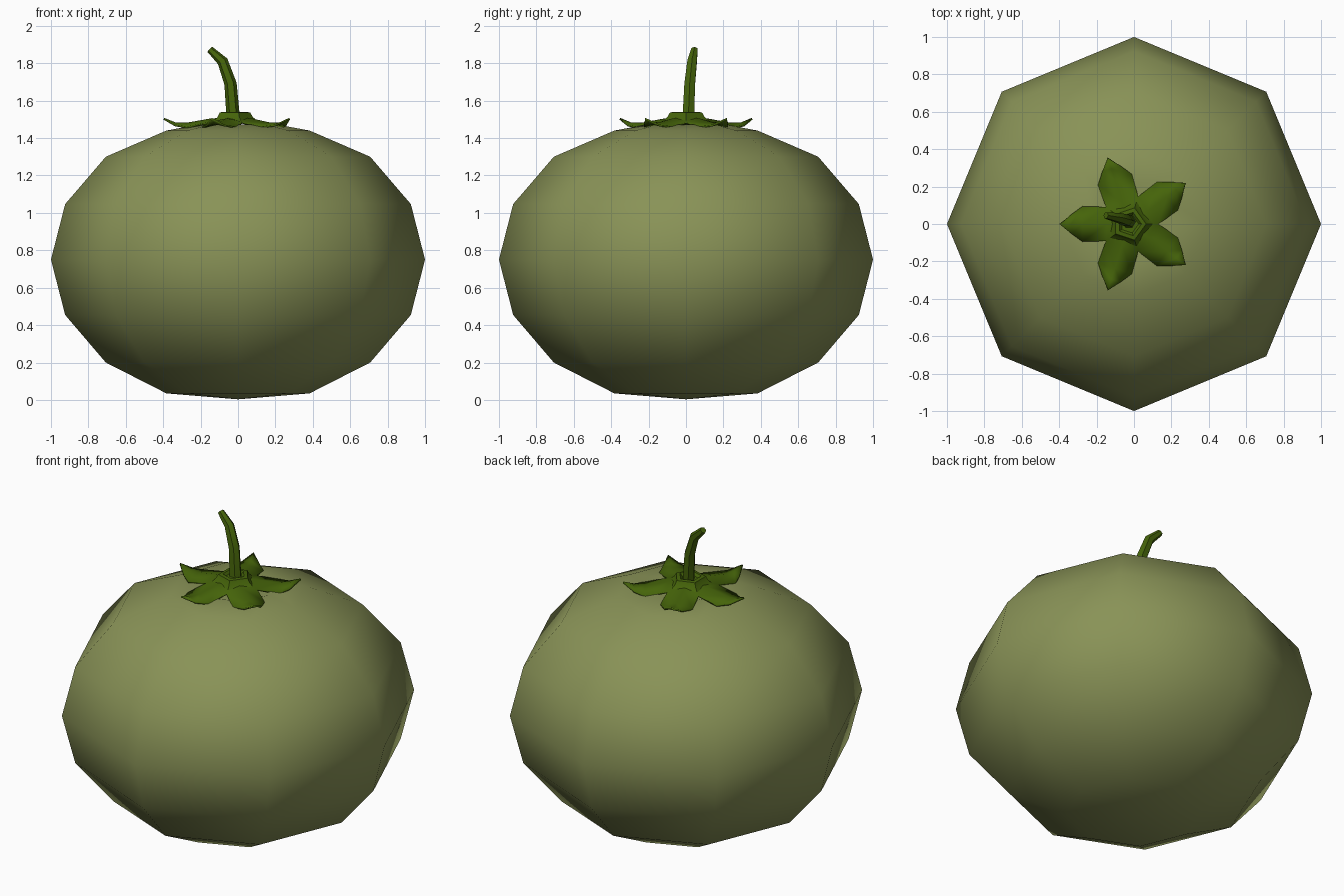
import bpy, bmesh, math
from mathutils import Vector

if "Cube" in bpy.data.objects:
    bpy.data.objects.remove(bpy.data.objects["Cube"])


def material(name, color):
    m = bpy.data.materials.new(name)
    m.diffuse_color = (*color, 1)
    m.use_nodes = True
    m.node_tree.nodes["Principled BSDF"].inputs["Base Color"].default_value = m.diffuse_color
    return m


def finish(name, bm, mat, angle):
    bmesh.ops.recalc_face_normals(bm, faces=bm.faces)
    me = bpy.data.meshes.new(name)
    bm.to_mesh(me)
    bm.free()
    ob = bpy.data.objects.new(name, me)
    bpy.context.collection.objects.link(ob)
    me.materials.append(mat)
    bpy.ops.object.select_all(action='DESELECT')
    ob.select_set(True)
    bpy.context.view_layer.objects.active = ob
    bpy.ops.object.shade_smooth_by_angle(angle=math.radians(angle))
    return ob


def bridge(bm, rings):
    for a, b in zip(rings, rings[1:]):
        n = len(a)
        for i in range(n):
            j = (i + 1) % n
            bm.faces.new((a[i], a[j], b[j], b[i]))


def lathe(bm, profile, n, cx=0, phase=0):
    rings = [[bm.verts.new((cx + r * math.cos(phase + i * math.tau / n),
                            r * math.sin(phase + i * math.tau / n), z))
              for i in range(n)] for r, z in profile]
    bridge(bm, rings)
    return rings


def cap(bm, ring, point):
    p = bm.verts.new(point)
    for i in range(len(ring)):
        bm.faces.new((ring[i], ring[(i + 1) % len(ring)], p))


skin = material("skin", (0.25, 0.29, 0.095))
leaf = material("leaf", (0.06, 0.127, 0.003))
CX = -0.025

# Fruit body: eight-sided squashed ball with a dimple on top
bm = bmesh.new()
rings = lathe(bm, [(0.383, 0.035), (0.707, 0.2), (0.924, 0.454), (1, 0.75),
                   (0.924, 1.047), (0.707, 1.3), (0.383, 1.44), (0.21, 1.472)], 8)
cap(bm, rings[0], (0, 0, 0.003))
cap(bm, rings[-1], (0, 0, 1.40))
finish("fruit_body", bm, skin, 80)

# Calyx: five pointed leaves, drooping then curling up at the tips
bm = bmesh.new()
hub = bm.verts.new((CX, 0, 1.51))


def at(r, side, z, a):
    return bm.verts.new((CX + r * math.cos(a) - side * math.sin(a),
                         r * math.sin(a) + side * math.cos(a), z))


step = math.tau / 5
valleys = [at(0.155, 0, 1.487, k * step) for k in range(5)]
for k in range(5):
    a = (k + 0.5) * step
    v0, v1 = valleys[k], valleys[(k + 1) % 5]
    root = at(0.12, 0, 1.505, a)
    mid = [at(0.25, s, z, a) for s, z in ((-0.095, 1.462), (0, 1.482), (0.095, 1.462))]
    out = [at(0.31, s, z, a) for s, z in ((-0.052, 1.472), (0, 1.484), (0.052, 1.472))]
    tip = at(0.37, 0, 1.508, a)
    bm.faces.new((hub, v0, root))
    bm.faces.new((hub, root, v1))
    bm.faces.new((v0, mid[0], mid[1], root))
    bm.faces.new((root, mid[1], mid[2], v1))
    bm.faces.new((mid[0], out[0], out[1], mid[1]))
    bm.faces.new((mid[1], out[1], out[2], mid[2]))
    bm.faces.new((out[0], tip, out[1]))
    bm.faces.new((out[1], tip, out[2]))
calyx = finish("calyx", bm, leaf, 50)
mod = calyx.modifiers.new("thickness", 'SOLIDIFY')
mod.thickness = 0.01

# Collar: five-sided stepped ring under the stem
bm = bmesh.new()
rings = lathe(bm, [(0.125, 1.495), (0.105, 1.512), (0.09, 1.537), (0.065, 1.54), (0.05, 1.525)], 5, CX)
cap(bm, rings[-1], (CX, 0, 1.525))
finish("collar", bm, leaf, 35)

# Stem: tapering six-sided tube bent to the left
bm = bmesh.new()
path = [Vector(p) for p in ((-0.025, 0.012, 1.50), (-0.04, 0.02, 1.69),
                            (-0.082, 0.033, 1.81), (-0.15, 0.046, 1.874))]
rings = []
for i, (p, r) in enumerate(zip(path, (0.036, 0.033, 0.029, 0.019))):
    d = path[min(i + 1, 3)] - path[max(i - 1, 0)]
    u = d.cross(Vector((0, 1, 0))).normalized()
    w = u.cross(d).normalized()
    rings.append([bm.verts.new(p + r * (math.cos(k * math.tau / 6) * u + math.sin(k * math.tau / 6) * w))
                  for k in range(6)])
bridge(bm, rings)
bm.faces.new(rings[-1])
finish("stem", bm, leaf, 50)
